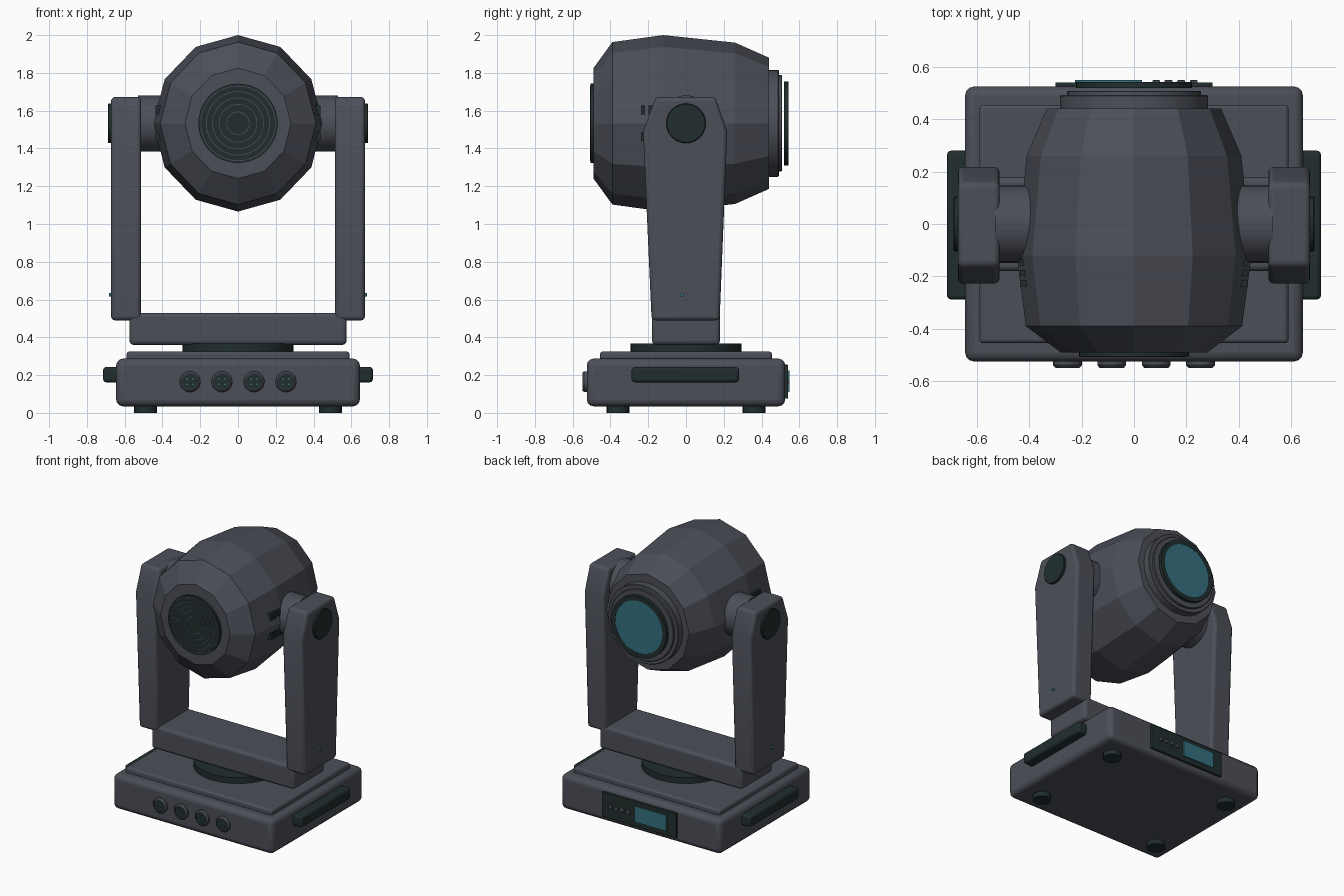
import bpy, bmesh, math
from mathutils import Matrix

if "Cube" in bpy.data.objects:
    bpy.data.objects.remove(bpy.data.objects["Cube"])


def material(name, rgb):
    m = bpy.data.materials.new(name)
    m.diffuse_color = (*rgb, 1)
    m.use_nodes = True
    m.node_tree.nodes["Principled BSDF"].inputs["Base Color"].default_value = m.diffuse_color
    return m


GREY = material("charcoal grey", (0.072, 0.078, 0.098))
DARK = material("dark green black", (0.015, 0.027, 0.027))
TEAL = material("teal glass", (0.033, 0.16, 0.21))
PZ = 1.533  # tilt axis height
AXIS = {"x": Matrix.Rotation(math.pi / 2, 4, "Y"),
        "y": Matrix.Rotation(-math.pi / 2, 4, "X"),
        "z": Matrix.Identity(4)}


def finish(name, bm, mat, bevel=0, smooth=True, segments=3):
    bmesh.ops.recalc_face_normals(bm, faces=bm.faces[:])
    me = bpy.data.meshes.new(name)
    bm.to_mesh(me)
    bm.free()
    me.materials.append(mat)
    ob = bpy.data.objects.new(name, me)
    bpy.context.collection.objects.link(ob)
    if bevel:
        mod = ob.modifiers.new("rounded edges", "BEVEL")
        mod.width, mod.segments = bevel, segments
        mod.limit_method, mod.angle_limit = "ANGLE", math.radians(30)
    if smooth:
        bpy.ops.object.select_all(action="DESELECT")
        bpy.context.view_layer.objects.active = ob
        ob.select_set(True)
        bpy.ops.object.shade_smooth_by_angle(angle=math.radians(35))
    return ob


def box(name, lo, hi, mat, bevel=0):
    bm = bmesh.new()
    bmesh.ops.create_cube(bm, size=1)
    for v in bm.verts:
        v.co = [lo[i] + (v.co[i] + 0.5) * (hi[i] - lo[i]) for i in range(3)]
    return finish(name, bm, mat, bevel)


def lathe(name, profile, axis, centre, mat, sides=32, scale=1, smooth=True, closed=False):
    """Revolve (radius, distance) points about an axis, with capped ends."""
    bm = bmesh.new()
    rings = []
    for r, d in profile:
        rings.append([bm.verts.new((r * scale * math.cos(a), r * math.sin(a), d))
                      for a in (2 * math.pi * i / sides for i in range(sides))])
    pairs = list(zip(rings, rings[1:]))
    if closed:
        pairs.append((rings[-1], rings[0]))
    for a, b in pairs:
        for i in range(sides):
            j = (i + 1) % sides
            bm.faces.new((a[i], a[j], b[j], b[i]))
    if not closed:
        bm.faces.new(rings[0])
        bm.faces.new(rings[-1])
    bm.transform(Matrix.Translation(centre) @ AXIS[axis])
    return finish(name, bm, mat, 0, smooth)


def disc(name, r, a, b, axis, centre, mat, sides=32, edge=0.0):
    prof = [(r, a), (r, b)]
    if edge:
        prof = [(r - edge, a), (r, a + edge), (r, b - edge), (r - edge, b)]
    return lathe(name, prof, axis, centre, mat, sides)


def ring(name, inner, outer, a, b, axis, centre, mat, sides=32):
    return lathe(name, [(inner, a), (outer, a), (outer, b), (inner, b)],
                 axis, centre, mat, sides, closed=True)


# Base housing with raised lid, feet and turntable
box("base_housing", (-0.645, -0.525, 0.035), (0.645, 0.525, 0.287), GREY, 0.035)
box("base_lid", (-0.59, -0.455, 0.27), (0.59, 0.455, 0.325), GREY, 0.015)
disc("pan_turntable", 0.295, 0.32, 0.368, "z", (0, 0, 0), DARK, 40)
for x in (-0.49, 0.49):
    for y in (-0.36, 0.36):
        disc("foot", 0.06, 0, 0.045, "z", (x, y, 0), DARK, 20)

# Signal sockets on the front
for x in (-0.254, -0.085, 0.085, 0.254):
    c = (x, -0.525, 0.165)
    lathe("socket_collar", [(0.042, 0.01), (0.055, 0.01), (0.055, -0.014),
                            (0.046, -0.024), (0.042, -0.024)],
          "y", c, GREY, 24, closed=True)
    disc("socket_face", 0.043, -0.017, 0.01, "y", c, DARK, 24)
    for dx in (-0.016, 0.016):
        for dz in (-0.014, 0.014):
            disc("socket_pin", 0.005, -0.022, -0.01, "y",
                 (x + dx, -0.525, 0.165 + dz), TEAL, 8)

# Control panel on the back
box("control_panel", (-0.3, 0.5, 0.075), (0.3, 0.541, 0.255), DARK, 0.004)
box("display_screen", (-0.225, 0.53, 0.11), (0.03, 0.549, 0.225), TEAL)
for x in (0.085, 0.132, 0.18, 0.228):
    box("menu_button", (x - 0.015, 0.53, 0.152), (x + 0.015, 0.549, 0.18), GREY, 0.003)

# Yoke crossbar
box("yoke_crossbar", (-0.575, -0.18, 0.36), (0.575, 0.18, 0.53), GREY, 0.022)

# Mirrored side parts: handle, yoke arm, pivot, cap, indicator, head vents
ARM = [(-0.182, 0.49), (0.178, 0.49), (0.218, 1.49), (0.155, 1.672),
       (-0.16, 1.672), (-0.227, 1.49)]
for s in (-1, 1):
    def side_box(name, x0, x1, y0, y1, z0, z1, mat, bevel=0):
        a, b = sorted((s * x0, s * x1))
        return box(name, (a, y0, z0), (b, y1, z1), mat, bevel)

    side_box("carry_handle", 0.62, 0.714, -0.288, 0.28, 0.162, 0.243, DARK, 0.016)

    bm = bmesh.new()
    inner = [bm.verts.new((s * 0.513, y, z)) for y, z in ARM]
    outer = [bm.verts.new((s * 0.672, y, z)) for y, z in ARM]
    bm.faces.new(inner)
    bm.faces.new(outer)
    for i in range(len(ARM)):
        j = (i + 1) % len(ARM)
        bm.faces.new((inner[i], inner[j], outer[j], outer[i]))
    finish("yoke_arm", bm, GREY, 0.02)

    a, b = sorted((s * 0.36, s * 0.53))
    disc("tilt_pivot", 0.148, a, b, "x", (0, 0, PZ), GREY)
    a, b = sorted((s * 0.65, s * 0.689))
    disc("pivot_cap", 0.105, a, b, "x", (0, 0, PZ), DARK, 32, 0.004)
    a, b = sorted((s * 0.66, s * 0.684))
    disc("indicator_light", 0.01, a, b, "x", (0, -0.022, 0.625), TEAL, 12)

    for y in (-0.227, -0.187, -0.147):
        for z in (-0.07, 0.07):
            side_box("head_vent", 0.39, 0.436, y - 0.011, y + 0.011,
                     PZ + z - 0.024, PZ + z + 0.024, DARK)

# Faceted head shell
lathe("head_shell", [(0.292, -0.49), (0.43, -0.39), (0.467, -0.12),
                     (0.427, 0.26), (0.347, 0.44)],
      "y", (0, 0, PZ), GREY, 12, scale=0.96, smooth=False)

# Rear fan grille with concentric ribs
HEAD = (0, 0, PZ)
disc("fan_grille", 0.21, -0.505, -0.47, "y", HEAD, DARK, 40)
for r in (0.06, 0.1, 0.135, 0.168, 0.198):
    ring("grille_rib", r - 0.002, r + 0.002, -0.508, -0.5, "y", HEAD, GREY, 40)

# Lens barrel, retaining ring and glass
disc("lens_barrel", 0.283, 0.42, 0.492, "y", HEAD, GREY, 40, 0.004)
disc("retaining_ring", 0.255, 0.48, 0.508, "y", HEAD, GREY, 40, 0.003)
ring("lens_bezel", 0.19, 0.222, 0.519, 0.543, "y", HEAD, DARK, 40)
disc("lens_glass", 0.198, 0.522, 0.541, "y", HEAD, TEAL, 40)
